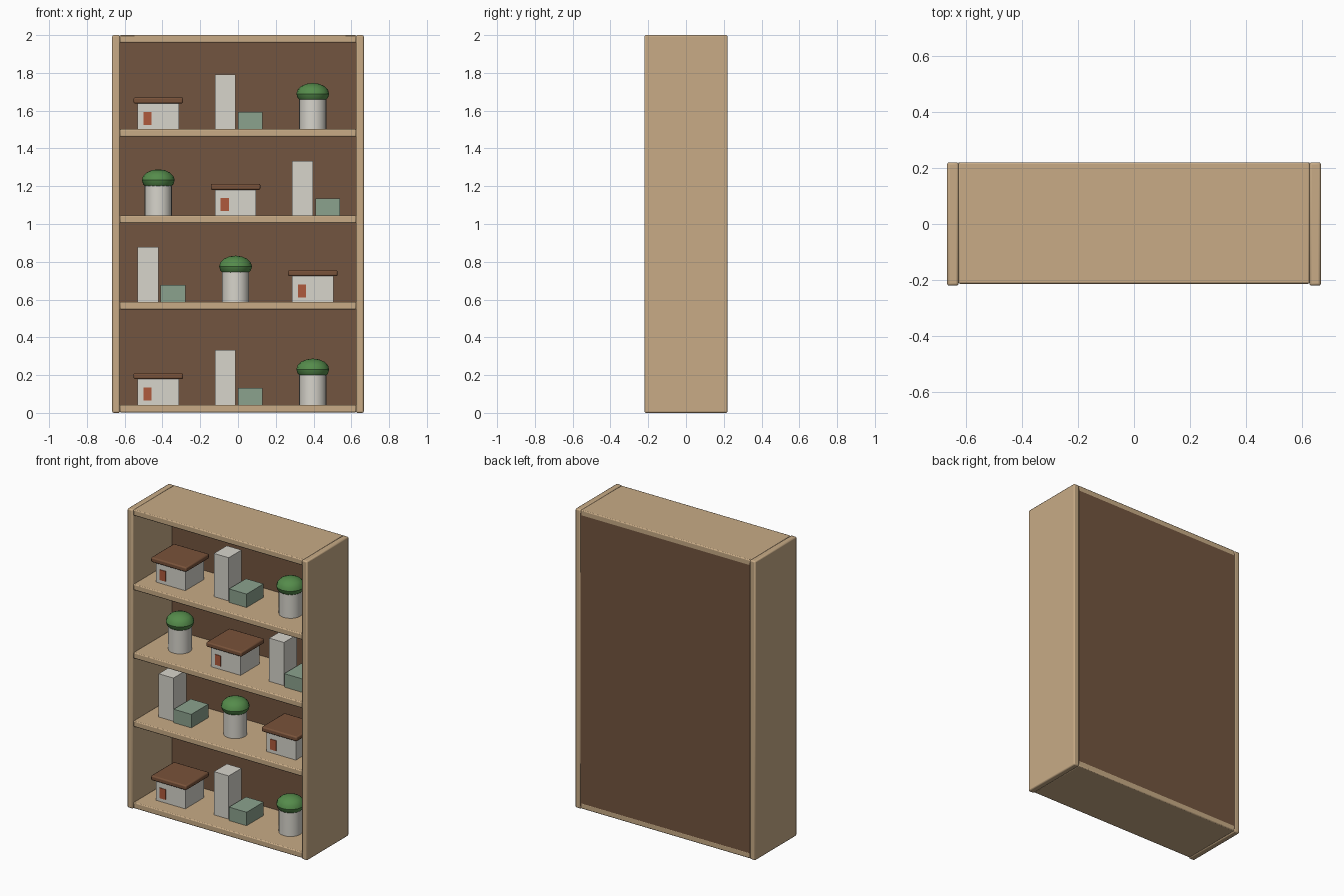
import bpy, math

if "Cube" in bpy.data.objects:
    bpy.data.objects.remove(bpy.data.objects["Cube"])

def material(name, rgb):
    m = bpy.data.materials.new(name)
    m.diffuse_color = (*rgb, 1)
    m.use_nodes = True
    m.node_tree.nodes["Principled BSDF"].inputs["Base Color"].default_value = m.diffuse_color
    return m

WOOD = material("light_wood", (0.58, 0.41, 0.24))
BACK = material("dark_wood", (0.17, 0.09, 0.05))
WALL = material("plaster", (0.68, 0.66, 0.60))
ROOF = material("roof_brown", (0.19, 0.085, 0.042))
SAGE = material("sage", (0.26, 0.36, 0.27))
GREEN = material("dome_green", (0.09, 0.26, 0.07))
DOOR = material("door_red", (0.43, 0.10, 0.045))

def smooth(ob):
    bpy.context.view_layer.objects.active = ob
    ob.select_set(True)
    bpy.ops.object.shade_smooth_by_angle(angle=math.radians(30))
    ob.select_set(False)

def box(name, x, y, z, mat, bevel=0):
    """Box from (min, max) pairs on each axis."""
    bpy.ops.mesh.primitive_cube_add(size=1, location=[(a + b) / 2 for a, b in (x, y, z)])
    ob = bpy.context.object
    ob.name = name
    ob.scale = [b - a for a, b in (x, y, z)]
    bpy.ops.object.transform_apply(location=False, rotation=False)
    ob.data.materials.append(mat)
    if bevel:
        mod = ob.modifiers.new("rounded_edges", 'BEVEL')
        mod.width, mod.segments = bevel, 2
        smooth(ob)
    return ob

# Little house: walls, flat overhanging roof, door
def house(cx, z):
    box("house_walls", (cx - .109, cx + .109), (-.11, .09), (z, z + .14), WALL)
    box("house_roof", (cx - .131, cx + .131), (-.133, .113), (z + .136, z + .168), ROOF, .008)
    box("house_door", (cx - .079, cx - .035), (-.114, -.104), (z + .023, z + .092), DOOR)

# Tall tower with a low annex
def tower(cx, z):
    box("tower_block", (cx - .109, cx), (-.08, .056), (z, z + .289), WALL)
    box("tower_annex", (cx + .013, cx + .143), (-.095, .085), (z, z + .09), SAGE)

# Round drum with a flattened dome
def rotunda(cx, z):
    bpy.ops.mesh.primitive_cylinder_add(vertices=24, radius=.072, depth=.17, location=(cx, -.01, z + .085))
    drum = bpy.context.object
    drum.name = "rotunda_drum"
    drum.data.materials.append(WALL)
    smooth(drum)
    bpy.ops.mesh.primitive_uv_sphere_add(segments=16, ring_count=8, radius=.087, location=(cx, -.01, z + .187))
    dome = bpy.context.object
    dome.name = "rotunda_dome"
    dome.scale.z = .66
    bpy.ops.object.transform_apply(location=False, rotation=False)
    dome.data.materials.append(GREEN)
    smooth(dome)

# Cabinet sides
for side, s in (("left", -1), ("right", 1)):
    box(side + "_side", sorted((s * .625, s * .666)), (-.22, .22), (0, 2), WOOD, .008)

# Boards: bottom, three shelves, top
tops = [.043, .588, 1.045, 1.502]
for name, top in zip(("bottom_board", "shelf_low", "shelf_mid", "shelf_high", "top_board"), tops + [2]):
    box(name, (-.626, .626), (-.213, .219 if top in (.043, 2) else .2), (top - .04, top), WOOD, .006)

# Back panel
box("back_panel", (-.626, .626), (.195, .2185), (.02, 1.98), BACK)

# Models on each shelf, left to right, from the bottom up
rows = [(house, tower, rotunda), (tower, rotunda, house),
        (rotunda, house, tower), (house, tower, rotunda)]
for z, row in zip(tops, rows):
    for cx, build in zip((-.422, -.013, .396), row):
        build(cx, z)
